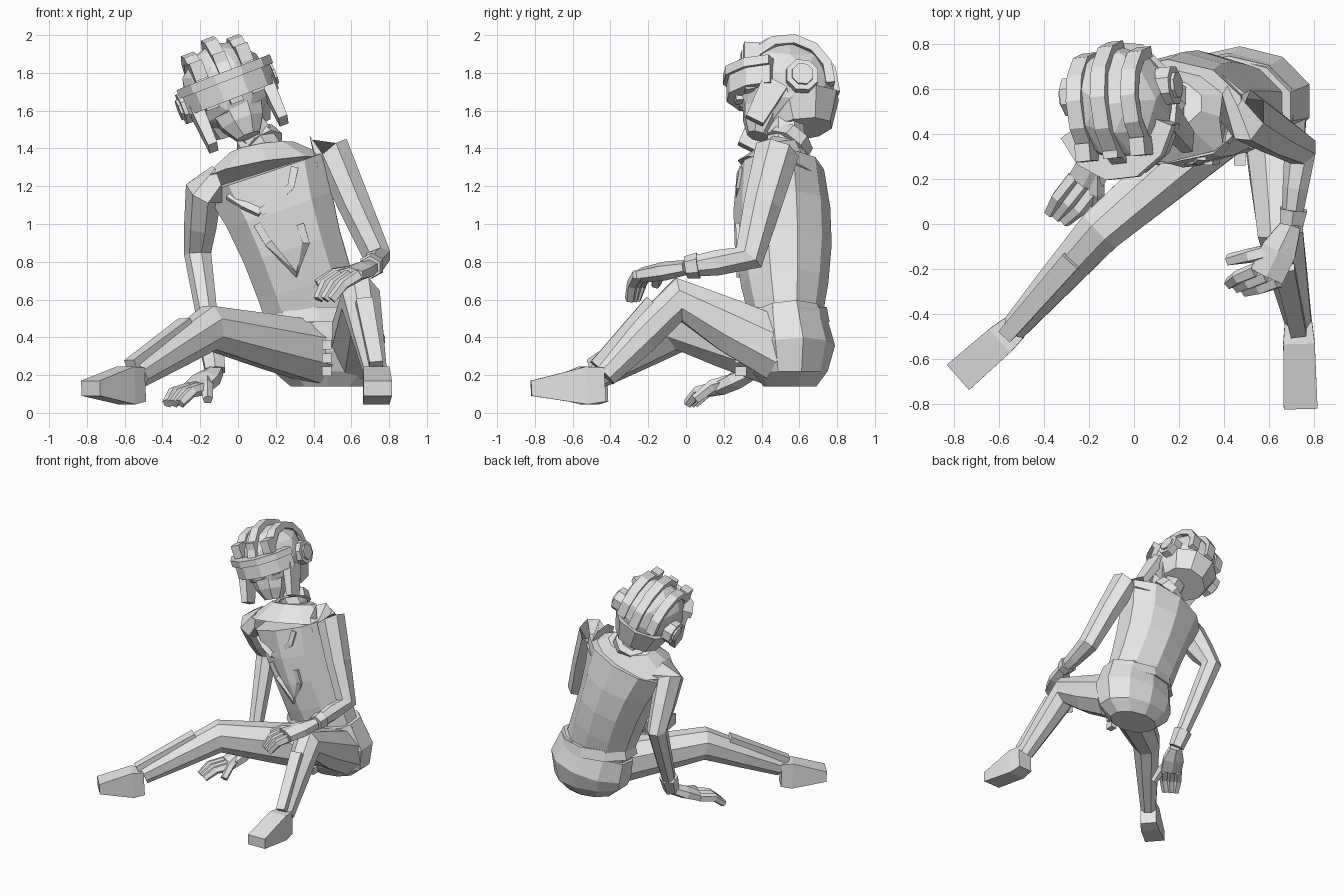
import bpy, bmesh
from math import sin, cos, pi, radians
from mathutils import Vector, Matrix
from mathutils.bvhtree import BVHTree

default_cube = bpy.data.objects.get("Cube")
if default_cube:
    bpy.data.objects.remove(default_cube)

colour = (.8, .8, .8, 1)
grey = bpy.data.materials.new("plain grey")
grey.use_nodes = True
grey.diffuse_color = colour
grey.node_tree.nodes["Principled BSDF"].inputs["Base Color"].default_value = colour

SIDE = Vector((1, 0, 0))
UP = Vector((0, 0, 1))
HEAD_POSE = (Matrix.Translation((-.06, .53, 1.72))
             @ Matrix.Rotation(radians(-21), 4, 'Y')
             @ Matrix.Rotation(radians(6), 4, 'Z'))


def finish(name, bm, pose):
    """Turn a bmesh into a grey object and return a tree for ray casts."""
    bmesh.ops.recalc_face_normals(bm, faces=bm.faces)
    bm.transform(pose)
    mesh = bpy.data.meshes.new(name)
    bm.to_mesh(mesh)
    mesh.materials.append(grey)
    obj = bpy.data.objects.new(name, mesh)
    bpy.context.collection.objects.link(obj)
    tree = BVHTree.FromBMesh(bm)
    bm.free()
    return tree


def loft(name, rings, sides=8, hint=SIDE, pose=Matrix()):
    """Faceted tube through rings of (centre, half width, half depth)."""
    bm = bmesh.new()
    centres = [Vector(ring[0]) for ring in rings]
    last = len(rings) - 1
    grow = 1 / cos(pi / sides) if sides == 4 else 1
    loops = []
    for i, (_, width, depth) in enumerate(rings):
        along = (centres[min(i + 1, last)] - centres[max(i - 1, 0)]).normalized()
        across = (hint - along * hint.dot(along)).normalized() * width * grow
        front = along.cross(across).normalized() * depth * grow
        angles = [2 * pi * (k + .5) / sides for k in range(sides)]
        loops.append([bm.verts.new(centres[i] + across * cos(a) + front * sin(a))
                      for a in angles])
    for low, high in zip(loops, loops[1:]):
        for k in range(sides):
            after = (k + 1) % sides
            bm.faces.new((low[k], low[after], high[after], high[k]))
    bm.faces.new(loops[0])
    bm.faces.new(loops[-1])
    return finish(name, bm, pose)


def limb(name, joints, start, end, flat=1, sides=7, hint=SIDE, pose=Matrix()):
    """Tube whose radius changes evenly from start to end."""
    last = len(joints) - 1
    radii = [start + (end - start) * i / last for i in range(last + 1)]
    return loft(name, [(joint, r, r * flat) for joint, r in zip(joints, radii)],
                sides, hint, pose)


def box(name, centre, size, pose=Matrix()):
    bm = bmesh.new()
    bmesh.ops.create_cube(bm, size=1)
    bm.transform(Matrix.Translation(centre) @ Matrix.Diagonal((*size, 1)))
    finish(name, bm, pose)


# torso leans toward the right shoulder
waist = Vector((.42, .53, .48))
chest = Vector((.15, .5, 1.28))
steps = [i / 4 for i in range(5)]
torso = loft("torso", [(waist.lerp(chest, t), .27 + .09 * t ** 3, .19 + .07 * sin(t * pi * .8))
                       for t in steps], 10)
neck_base = Vector((.13, .53, 1.4))
limb("upper_shoulders", [chest, neck_base], .36, .18, .65, 10)

# pelvis, belt and pouches
seat = Vector((.47, .55, .14))
loft("pelvis", [(seat, .2, .14), (seat + UP * .08, .3, .2),
                (seat + UP * .2, .33, .24), (waist + UP * .03, .3, .21)], 10)
limb("belt", [waist, waist + UP * .08], .32, .3, .72, 10)
for i in range(3):
    box("belt_pouch", seat + Vector((0, -.26, .08 + .07 * i)), (.05, .06, .05))
box("belt_tassel", (.36, .34, .69), (.03, .03, .07))


def trim(name, outline):
    """Seam laid over the front of the torso."""
    hits = [torso.ray_cast(Vector((x, -1, z)), Vector((0, 1, 0)))[0] for x, z in outline]
    limb(name, [hit for hit in hits if hit], .02, .02, .7, 4)


trim("left_lapel", [(.3, 1.3), (.28, 1.2), (.12, 1.06)])
trim("right_lapel", [(-.05, 1.15), (.03, 1.1), (.12, 1.06)])
trim("bodice_edge", [(.1, 1), (.16, .9), (.31, .73), (.36, .9), (.33, 1)])

# neck and collar
skull_base = Vector((.01, .53, 1.6))
limb("neck", [chest, neck_base, skull_base], .12, .09)
limb("collar", [neck_base, neck_base + Vector((-.04, .04, .05))], .13, .12, 1, 8)


def arm(side, shoulder, elbow, wrist, knuckle, fingertip, thumb_tip):
    """Arm, cuff, palm, fingers and thumb along the given joints."""
    shoulder, elbow, wrist, knuckle, fingertip, thumb_tip = map(
        Vector, (shoulder, elbow, wrist, knuckle, fingertip, thumb_tip))
    limb(side + "_arm", [shoulder.lerp(chest, .25), shoulder, shoulder.lerp(elbow, .5),
                         elbow, elbow.lerp(wrist, .5), wrist], .12, .045, 1.15)
    limb(side + "_cuff", [elbow.lerp(wrist, .8), wrist], .07, .06, 1, 6)
    across = (knuckle - wrist).cross(UP).normalized()
    middle = wrist.lerp(knuckle, .5)
    loft(side + "_palm", [(wrist, .05, .04), (middle, .09, .05), (knuckle, .09, .04)], 6, across)
    bend = knuckle.lerp(fingertip, .6) + UP * .03
    for i in (-1, 0, 1):
        shift = across * i * .055
        limb(side + "_finger", [knuckle + shift, bend + shift, fingertip + shift * .7],
             .035, .028, 1, 5, across)
    limb(side + "_thumb", [middle, middle.lerp(thumb_tip, .6) + UP * .03, thumb_tip],
         .04, .028, 1, 5, across)


arm("left", (.5, .48, 1.38), (.74, .33, .82), (.7, 0, .77),
    (.59, -.23, .73), (.46, -.28, .6), (.42, -.16, .68))
arm("right", (-.18, .47, 1.17), (-.21, .67, .84), (-.12, .36, .22),
    (-.22, .18, .13), (-.34, .03, .05), (-.16, .05, .07))


def leg(side, hip, knee, ankle, toe):
    """Leg with a raised shin strip and a wedge foot."""
    hip, knee, ankle, toe = map(Vector, (hip, knee, ankle, toe))
    forward = Vector((toe.x - ankle.x, toe.y - ankle.y, 0)).normalized()
    across = forward.cross(UP)
    limb(side + "_leg", [hip, hip.lerp(knee, .5), knee, knee.lerp(ankle, .5), ankle],
         .155, .063, 1.15, 8, across)
    lift = (forward + UP) * .06
    limb(side + "_shin_strip", [knee.lerp(ankle, .2) + lift, ankle + lift * .8],
         .045, .035, 1, 4, across)
    heel = ankle - UP * .05
    loft(side + "_foot", [(heel, .06, .09), (heel.lerp(toe, .25), .07, .1), (toe, .075, .04)],
         4, across)


leg("left", (.62, .5, .33), (.65, -.04, .6), (.73, -.43, .2), (.74, -.82, .13))
leg("right", (.42, .46, .32), (-.15, -.03, .45), (-.53, -.46, .2), (-.78, -.68, .13))

# helmet shell and face, built upright and then tilted
bm = bmesh.new()
bmesh.ops.create_icosphere(bm, subdivisions=2, radius=.25)
bm.transform(Matrix.Diagonal((.95, 1.05, 1, 1)))
finish("helmet_shell", bm, HEAD_POSE)
limb("face", [(0, -.15, -.28), (0, -.13, -.2), (0, -.08, 0)], .07, .18, .85, 8, SIDE, HEAD_POSE)
limb("neck_guard", [(0, .08, -.23), (0, .07, -.15), (0, .06, -.07)], .17, .23, 1, 9, SIDE, HEAD_POSE)


def arc(start, end, count, point):
    return [point(radians(start + (end - start) * i / count)) for i in range(count + 1)]


# goggles wrapped round the brow
for name, z, tall, thick in (("goggles", 0, .065, .04), ("goggle_rim", .06, .025, .06)):
    loft(name, arc(-165, -15, 5, lambda a: ((.22 * cos(a), .25 * sin(a) - .03, z), tall, thick)),
         4, UP, HEAD_POSE)

# ridges running front to back over the crown
for x in (-.13, 0, .13):
    reach = .26 - abs(x) * .3
    limb("crown_ridge", arc(-5, 200, 7, lambda a: (x, reach * cos(a), reach * sin(a))),
         .035, .035, .7, 4, SIDE, HEAD_POSE)
    box("brow_block", (x, -.2, .14), (.07, .08, .1), HEAD_POSE)

# ear pods and cheek flaps
for s in (-1, 1):
    ear = Vector((s * .19, .06, -.02))
    outward = SIDE * s
    limb("ear_pod", [ear, ear + outward * .07], .09, .09, 1, 8, UP, HEAD_POSE)
    limb("ear_pod_cap", [ear, ear + outward * .085], .06, .06, 1, 8, UP, HEAD_POSE)
    temple = Vector((s * .2, -.08, -.05))
    limb("cheek_flap", [temple, temple + Vector((0, -.11, -.22))], .035, .025, 2, 4, SIDE, HEAD_POSE)
